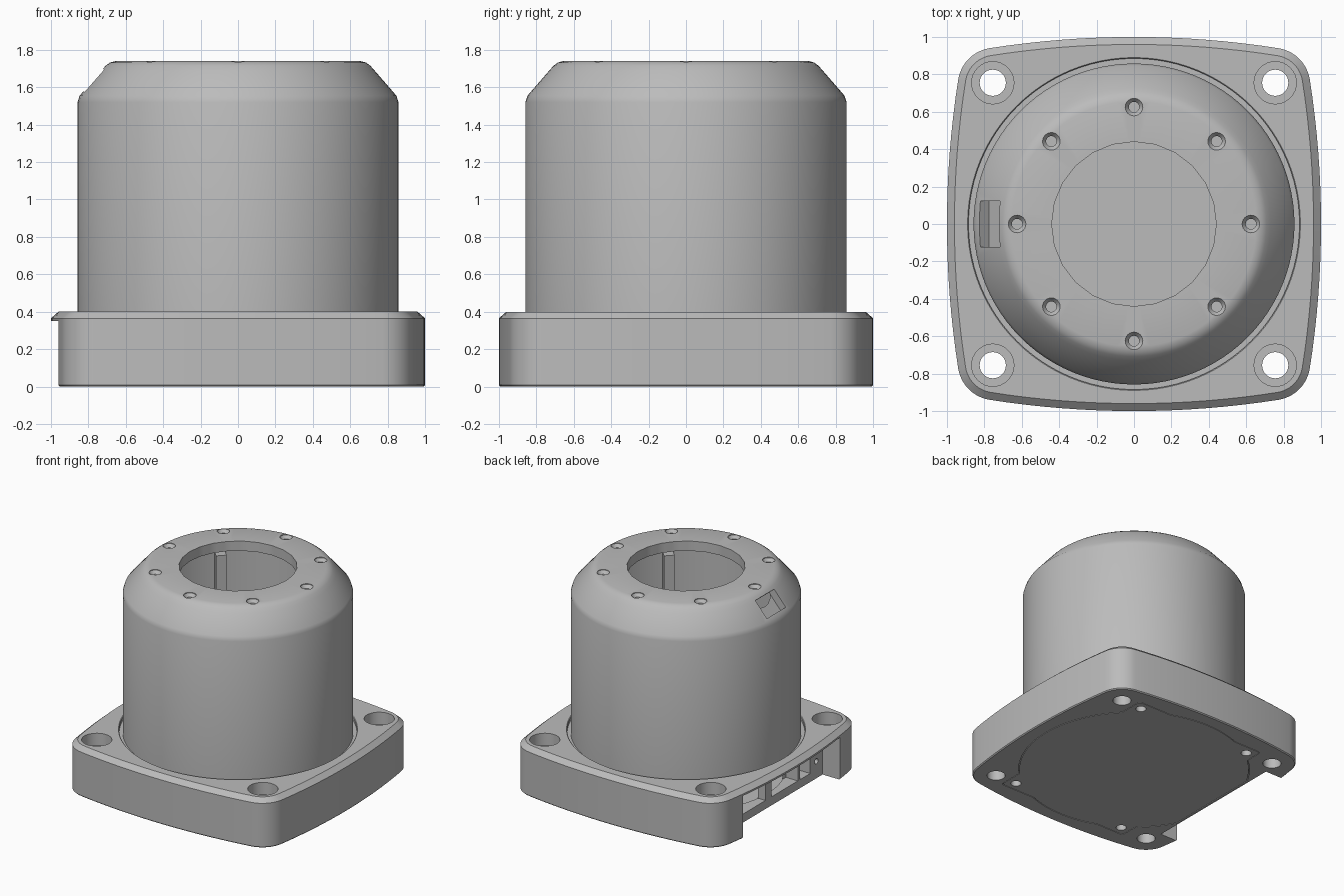
import bpy, bmesh
from math import sin, cos, pi, radians, atan2
from mathutils import Matrix, Vector

if "Cube" in bpy.data.objects:
    bpy.data.objects.remove(bpy.data.objects["Cube"], do_unlink=True)

grey = bpy.data.materials.new("plain_grey")
grey.use_nodes = True
grey.diffuse_color = (0.5, 0.5, 0.5, 1)
grey.node_tree.nodes["Principled BSDF"].inputs["Base Color"].default_value = (0.5, 0.5, 0.5, 1)


def loft(name, rings, wrap=False):
    """Skin a stack of rings; cap the ends or join the last to the first."""
    bm = bmesh.new()
    loops = [[bm.verts.new(p) for p in ring] for ring in rings]
    n = len(loops[0])
    pairs = list(zip(loops, loops[1:])) + ([(loops[-1], loops[0])] if wrap else [])
    for a, b in pairs:
        for i in range(n):
            j = (i + 1) % n
            bm.faces.new((a[i], a[j], b[j], b[i]))
    if not wrap:
        bm.faces.new(loops[0][::-1])
        bm.faces.new(loops[-1])
    bmesh.ops.recalc_face_normals(bm, faces=bm.faces)
    mesh = bpy.data.meshes.new(name)
    bm.to_mesh(mesh)
    bm.free()
    mesh.materials.append(grey)
    obj = bpy.data.objects.new(name, mesh)
    bpy.context.collection.objects.link(obj)
    return obj


def turned(name, profile, sides=32, at=(0, 0), wrap=False):
    """Revolve (radius, height) points around a vertical axis."""
    angles = [2 * pi * i / sides for i in range(sides)]
    return loft(name, [[(at[0] + r * cos(a), at[1] + r * sin(a), z) for a in angles]
                       for r, z in profile], wrap)


def box(name, low, high):
    (x0, y0, z0), (x1, y1, z1) = low, high
    return loft(name, [[(x0, y0, z), (x1, y0, z), (x1, y1, z), (x0, y1, z)] for z in (z0, z1)])


def combine(target, other, operation="DIFFERENCE"):
    """Apply a boolean and discard the helper."""
    mod = target.modifiers.new("combine", "BOOLEAN")
    mod.object, mod.operation, mod.solver = other, operation, "EXACT"
    bpy.context.view_layer.objects.active = target
    bpy.ops.object.modifier_apply(modifier=mod.name)
    bpy.data.objects.remove(other, do_unlink=True)


def base_outline(inset, z):
    """Square with bulged sides and round corners, offset inward."""
    c, big, small = 0.742, 5 - inset, 0.2 - inset
    t = atan2(c, c + 4)
    quarter = [(big * sin(t * k / 8), big * cos(t * k / 8) - 4) for k in range(-8, 8)]
    for k in range(13):
        a = t + (pi / 2 - 2 * t) * k / 12
        quarter.append((c + small * sin(a), c + small * cos(a)))
    points = []
    for turn in range(4):
        rot = Matrix.Rotation(-turn * pi / 2, 2)
        points += [rot @ Vector(p) for p in quarter[:-1]]
    return [(p.x, p.y, z) for p in points]


def cover_outline(gap, z):
    """Disc widened by screw lugs and trimmed flat at the connector side."""
    ring = []
    for i in range(240):
        a = 2 * pi * (i + 0.5) / 240
        c, s = cos(a), sin(a)
        lug = min((0.64 if c > 0 else 0.58) / abs(c), 0.83 / abs(s))
        r = max(0.89, lug)
        if c < 0:
            r = min(r, 0.785 / -c)
        ring.append(((r - gap) * c, (r - gap) * s, z))
    return ring


# Flanged base
base = loft("base", [base_outline(i, z) for i, z in
                     ((0.008, 0), (0, 0.008), (0, 0.365), (0.04, 0.4))])
combine(base, turned("cavity", [(0.74, 0.06), (0.74, 0.5)], 96))
combine(base, turned("groove", [(0.885, 0.37), (0.885, 0.395), (0.892, 0.402), (0.892, 0.5)], 96))
combine(base, loft("cover_seat", [cover_outline(0, z) for z in (-0.1, 0.03)]))

# Connector recess under the rim, with its ports
combine(base, box("recess", (-1.2, -0.63, -0.1), (-0.8, 0.63, 0.35)))
for y0, y1 in ((0.11, 0.42), (-0.31, 0.03), (-0.47, -0.34)):
    combine(base, box("port", (-0.9, y0, 0.07), (-0.69, y1, 0.24)))
pin = turned("pin_hole", [(0.022, -0.9), (0.022, -0.7)], 16)
pin.data.transform(Matrix.Translation((0, -0.55, 0.14)) @ Matrix.Rotation(pi / 2, 4, "Y"))
pin.data.transform(Matrix.Translation((0, 0, 0)))
xs = [v.co.x for v in pin.data.vertices]
if max(xs) > 0:
    pin.data.transform(Matrix.Scale(-1, 4, (1, 0, 0)))
    pin.data.flip_normals()
combine(base, pin)

# Counterbored mounting holes
for sx in (-1, 1):
    for sy in (-1, 1):
        combine(base, turned("mount_hole", [(0.07, -0.1), (0.07, 0.3), (0.113, 0.3), (0.113, 0.5)],
                             32, (sx * 0.755, sy * 0.755)))

# Bottom cover with screw holes
cover = loft("bottom_cover", [cover_outline(0.006, z) for z in (0, 0.03)])
for x in (0.56, -0.5):
    for y in (-0.75, 0.75):
        combine(cover, turned("cover_screw_hole", [(0.04, -0.1), (0.04, 0.1)], 24, (x, y)))
        combine(base, turned("screw_hole", [(0.04, -0.1), (0.04, 0.2)], 24, (x, y)))

# Hollow cylindrical housing with a sloped shoulder
housing = turned("housing", [
    (0.74, 0.37), (0.858, 0.37), (0.858, 1.52), (0.847, 1.555), (0.73, 1.69), (0.708, 1.715),
    (0.685, 1.732), (0.655, 1.74), (0.3, 1.74), (0.3, 1.66), (0.68, 1.66), (0.78, 1.5),
    (0.78, 0.45), (0.74, 0.45)], 96, wrap=True)
combine(housing, turned("opening", [(0.44, 1.5), (0.44, 2)], 24))

# Ring of countersunk screw holes
for k in range(8):
    a = k * pi / 4
    combine(housing, turned("top_screw_hole", [(0.028, 1.6), (0.028, 1.71), (0.047, 1.735), (0.047, 1.8)],
                            24, (0.625 * cos(a), 0.625 * sin(a))))

# Pocket in the shoulder
pocket = box("pocket", (-0.08, -0.122, -0.07), (0.08, 0.122, 0.2))
pocket.data.transform(Matrix.Translation((-0.775, 0, 1.64)) @ Matrix.Rotation(radians(-49), 4, "Y"))
combine(housing, pocket)

# Vertical ribs inside the housing
ribs = []
for k in range(4):
    rib = box("inner_rib", (0.71, -0.04, 0.06), (0.79, 0.04, 1.5))
    rib.data.transform(Matrix.Rotation(pi / 4 + k * pi / 2, 4, "Z"))
    ribs.append(rib)

# Smooth round surfaces, keep edges crisp
for obj in (base, cover, housing):
    bpy.ops.object.select_all(action="DESELECT")
    obj.select_set(True)
    bpy.context.view_layer.objects.active = obj
    bpy.ops.object.shade_smooth_by_angle(angle=radians(25))
